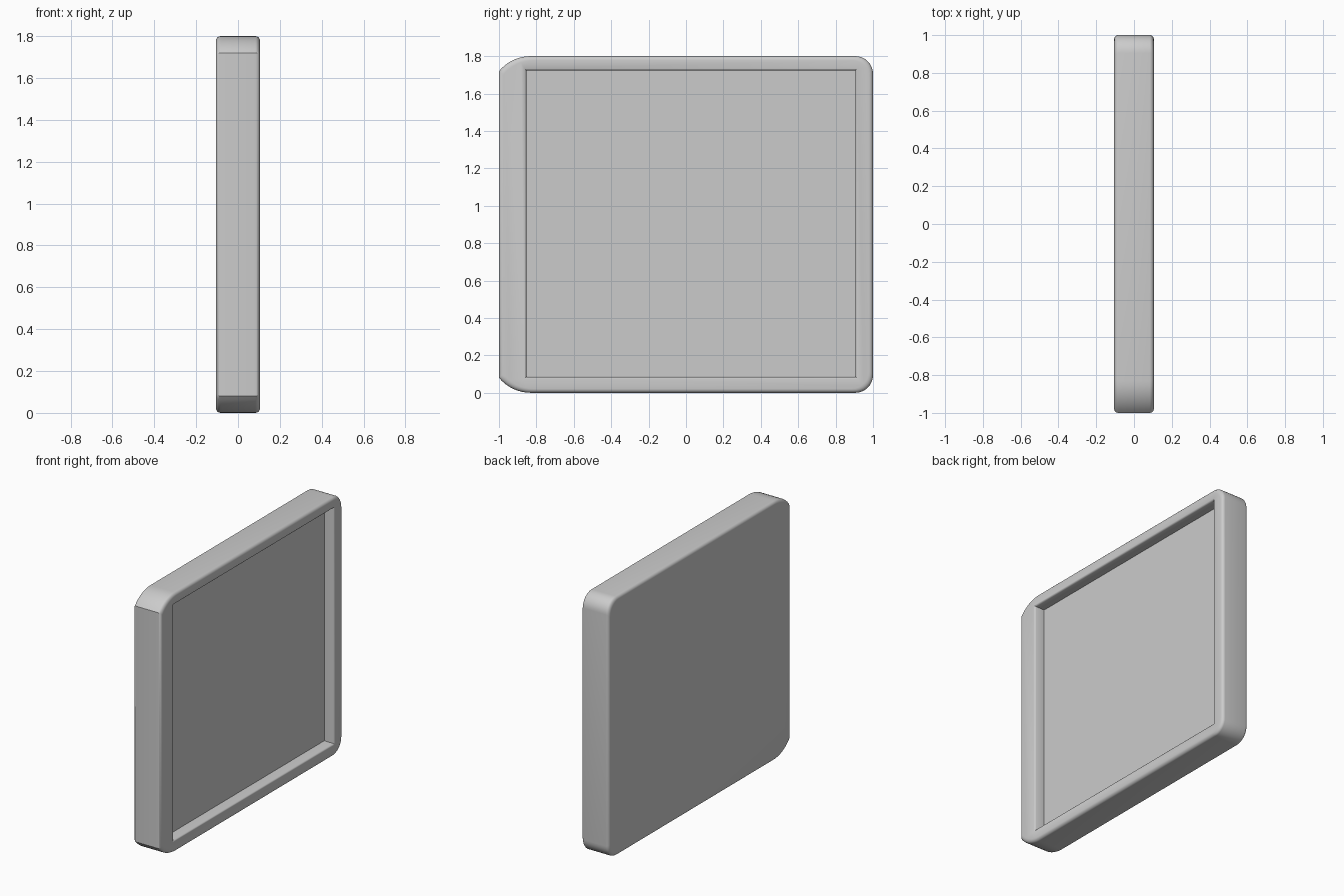
import bpy, bmesh
from math import sin, cos, radians

if "Cube" in bpy.data.objects:
    bpy.data.objects.remove(bpy.data.objects["Cube"])


def arc(cy, cz, r, a0, a1, n=8):
    return [(cy + r * cos(radians(a0 + (a1 - a0) * i / n)),
             cz + r * sin(radians(a0 + (a1 - a0) * i / n))) for i in range(n + 1)]


def loft(name, rings):
    """Closed solid from matching rings of (x, y, z) points."""
    bm = bmesh.new()
    loops = [[bm.verts.new(p) for p in ring] for ring in rings]
    n = len(loops[0])
    for a, b in zip(loops, loops[1:]):
        for i in range(n):
            bm.faces.new((a[i], a[(i + 1) % n], b[(i + 1) % n], b[i]))
    bm.faces.new(loops[0][::-1])
    bm.faces.new(loops[-1])
    bmesh.ops.recalc_face_normals(bm, faces=bm.faces)
    me = bpy.data.meshes.new(name)
    bm.to_mesh(me)
    bm.free()
    ob = bpy.data.objects.new(name, me)
    bpy.context.collection.objects.link(ob)
    return ob


# Slab outline in y/z: rounded back corners, shallow arcs cut off by a flat front
R, H, T = 0.22, 1.8, 0.105
outline = (arc(0.905, 0.095, 0.095, -90, 0) + arc(0.905, H - 0.095, 0.095, 0, 90)
           + arc(-0.83, H - R, R, 90, 140.6) + arc(-0.83, R, R, 219.4, 270))


def slab_ring(x, inset):
    sy, sz = 1 - inset, 1 - inset / 0.9
    return [(x, y * sy, 0.9 + (z - 0.9) * sz) for y, z in outline]


# Slab with softly rounded rim edges
B = 0.022
steps = [(T - B + B * sin(radians(a)), B - B * cos(radians(a))) for a in range(0, 91, 18)]
slab = loft("panel_frame", [slab_ring(-x, i) for x, i in reversed(steps)]
            + [slab_ring(x, i) for x, i in steps])


# Recess cutter, flared at the mouth for a soft lip
def recess_ring(x, g):
    y0, y1, z0, z1 = -0.852 - g, 0.905 + g, 0.087 - g, 1.722 + g
    return [(x, y0, z0), (x, y1, z0), (x, y1, z1), (x, y0, z1)]


cutter = loft("recess_cutter", [recess_ring(x, g) for x, g in
              [(0.03, 0), (0.094, 0.002), (0.101, 0.005), (T, 0.011), (0.2, 0.011)]])
cutter.hide_render = True
cutter.hide_set(True)

mod = slab.modifiers.new("recess", 'BOOLEAN')
mod.operation = 'DIFFERENCE'
mod.solver = 'EXACT'
mod.object = cutter

# Bake the cut, remove the helper, then shade
dg = bpy.context.evaluated_depsgraph_get()
mesh = bpy.data.meshes.new_from_object(slab.evaluated_get(dg))
slab.modifiers.clear()
slab.data = mesh
bpy.data.objects.remove(cutter)
bpy.context.view_layer.objects.active = slab
slab.select_set(True)
bpy.ops.object.shade_smooth_by_angle(angle=radians(35))
